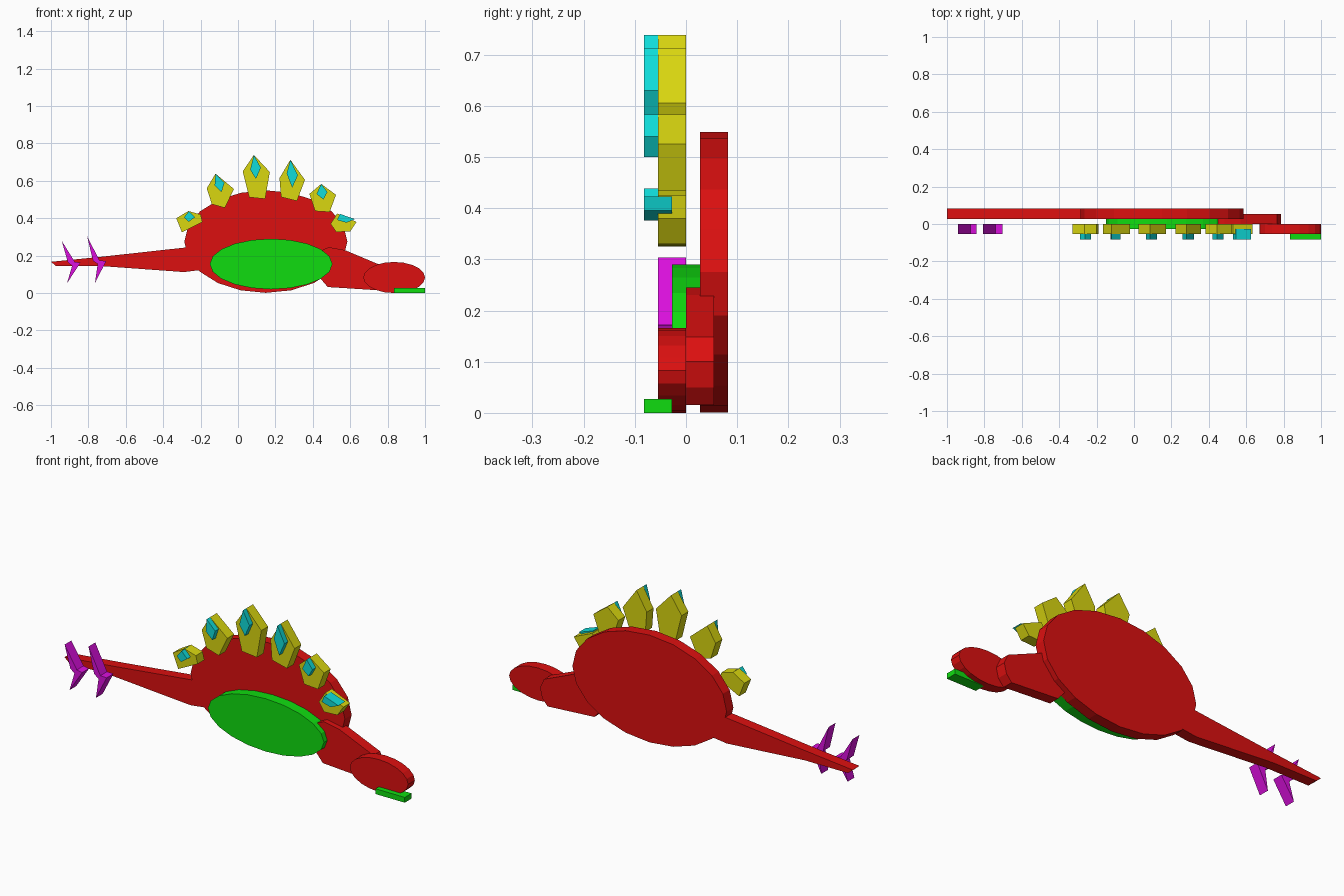
import bpy, bmesh, math


def colour(name, rgb):
    m = bpy.data.materials.new(name)
    m.diffuse_color = (*rgb, 1)
    return m


RED = colour("red", (0.72, 0.005, 0.005))
GREEN = colour("green", (0.005, 0.72, 0.005))
YELLOW = colour("yellow", (0.70, 0.68, 0.005))
CYAN = colour("cyan", (0.005, 0.72, 0.70))
MAGENTA = colour("magenta", (0.70, 0.005, 0.72))

STEP = 0.0273      # spacing of the stacked layers
THICK = 2 * STEP   # every piece is two steps thick


def slab(name, outline, layer, mat):
    """Extrude an (x, z) outline backwards from its layer's front."""
    y = layer * STEP
    bm = bmesh.new()
    face = bm.faces.new([bm.verts.new((x, y, z)) for x, z in outline])
    ext = bmesh.ops.extrude_face_region(bm, geom=[face])
    verts = [v for v in ext["geom"] if isinstance(v, bmesh.types.BMVert)]
    bmesh.ops.translate(bm, verts=verts, vec=(0, THICK, 0))
    bmesh.ops.recalc_face_normals(bm, faces=bm.faces[:])
    me = bpy.data.meshes.new(name)
    bm.to_mesh(me)
    bm.free()
    me.materials.append(mat)
    ob = bpy.data.objects.new(name, me)
    bpy.context.collection.objects.link(ob)
    return ob


def oval(cx, cz, rx, rz, n=20):
    return [(cx + rx * math.cos(2 * math.pi * i / n),
             cz + rz * math.sin(2 * math.pi * i / n)) for i in range(n)]


# Body, belly, head and jaw
slab("body", oval(0.149, 0.275, 0.436, 0.274), 1, RED)
slab("belly", oval(0.177, 0.155, 0.328, 0.135), -1, GREEN)
slab("head", oval(0.835, 0.083, 0.165, 0.083), -2, RED)
slab("jaw", [(0.835, 0), (1, 0), (1, 0.027), (0.835, 0.027)], -3, GREEN)

# Neck and tail
slab("neck", [(0.43, 0.09), (0.48, 0.032), (0.745, 0.015), (0.775, 0.05),
              (0.787, 0.10), (0.765, 0.148), (0.57, 0.23), (0.485, 0.245),
              (0.44, 0.225)], 0, RED)
slab("tail", [(-1, 0.167), (-0.973, 0.144), (-0.73, 0.144), (-0.288, 0.112),
              (-0.20, 0.123), (-0.2, 0.245), (-0.283, 0.243), (-0.72, 0.195)], 1, RED)

# Tail spikes
spikes = [
    [(-0.942, 0.278), (-0.873, 0.167), (-0.842, 0.162), (-0.914, 0.053),
     (-0.887, 0.145), (-0.91, 0.165)],
    [(-0.807, 0.304), (-0.740, 0.173), (-0.704, 0.172), (-0.765, 0.053),
     (-0.75, 0.155), (-0.775, 0.172)],
]
for i, pts in enumerate(spikes):
    slab(f"tail_spike_{i + 1}", pts, -2, MAGENTA)

# Back plates
plates = [
    [(-0.265, 0.438), (-0.33, 0.40), (-0.30, 0.325), (-0.19, 0.38), (-0.20, 0.42)],
    [(-0.12, 0.638), (-0.167, 0.56), (-0.14, 0.475), (-0.07, 0.455), (-0.022, 0.556)],
    [(0.085, 0.738), (0.025, 0.65), (0.06, 0.512), (0.145, 0.503), (0.17, 0.647)],
    [(0.28, 0.712), (0.222, 0.615), (0.23, 0.513), (0.315, 0.492), (0.358, 0.605)],
    [(0.445, 0.583), (0.382, 0.53), (0.412, 0.438), (0.49, 0.433), (0.524, 0.525)],
    [(0.53, 0.425), (0.495, 0.37), (0.525, 0.326), (0.60, 0.33), (0.634, 0.38)],
]
for i, pts in enumerate(plates):
    slab(f"back_plate_{i + 1}", pts, -2, YELLOW)

# Diamond inlays on the plates
diamonds = [
    [(-0.262, 0.438), (-0.288, 0.405), (-0.265, 0.38), (-0.23, 0.405)],
    [(-0.12, 0.638), (-0.072, 0.59), (-0.088, 0.54), (-0.125, 0.575)],
    [(0.085, 0.738), (0.122, 0.67), (0.096, 0.61), (0.065, 0.66)],
    [(0.28, 0.712), (0.32, 0.63), (0.29, 0.563), (0.26, 0.64)],
    [(0.445, 0.583), (0.478, 0.54), (0.456, 0.50), (0.42, 0.53)],
    [(0.545, 0.423), (0.625, 0.395), (0.58, 0.376), (0.53, 0.39)],
]
for i, pts in enumerate(diamonds):
    slab(f"plate_diamond_{i + 1}", pts, -3, CYAN)
